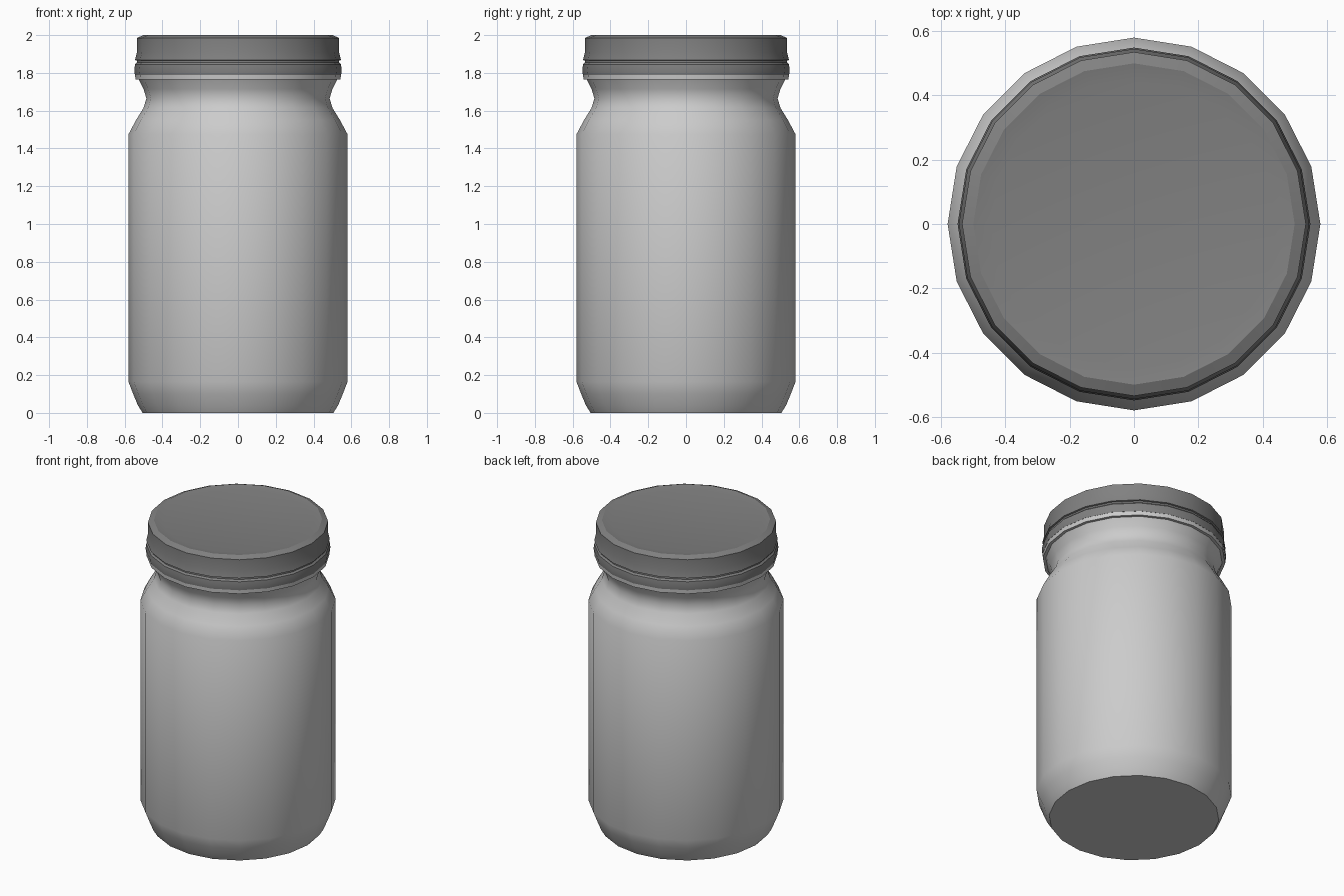
import bpy, bmesh, math

if "Cube" in bpy.data.objects:
    bpy.data.objects.remove(bpy.data.objects["Cube"])

SIDES = 20


def lathe(name, profile, angle, color=None):
    """Revolve (radius, z) points around z; both ends are capped."""
    bm = bmesh.new()
    rings = []
    for r, z in profile:
        rings.append([bm.verts.new((r * math.cos(2 * math.pi * i / SIDES),
                                    r * math.sin(2 * math.pi * i / SIDES), z))
                      for i in range(SIDES)])
    for a, b in zip(rings, rings[1:]):
        for i in range(SIDES):
            j = (i + 1) % SIDES
            bm.faces.new((a[i], a[j], b[j], b[i]))
    bm.faces.new(rings[0][::-1])
    bm.faces.new(rings[-1])
    bmesh.ops.recalc_face_normals(bm, faces=bm.faces[:])
    me = bpy.data.meshes.new(name)
    bm.to_mesh(me)
    bm.free()
    ob = bpy.data.objects.new(name, me)
    bpy.context.collection.objects.link(ob)
    if color:
        mat = bpy.data.materials.new(name + "_grey")
        mat.diffuse_color = color
        mat.use_nodes = True
        mat.node_tree.nodes["Principled BSDF"].inputs["Base Color"].default_value = mat.diffuse_color
        me.materials.append(mat)
    bpy.ops.object.select_all(action='DESELECT')
    ob.select_set(True)
    bpy.context.view_layer.objects.active = ob
    bpy.ops.object.shade_smooth_by_angle(angle=math.radians(angle))
    return ob


# Jar body: chamfered base, straight wall, shoulder, pinched neck
lathe("jar_body", [
    (0.505, 0.0), (0.53, 0.04), (0.555, 0.10), (0.58, 0.165), (0.58, 1.475),
    (0.54, 1.55), (0.50, 1.615), (0.485, 1.665), (0.50, 1.715),
    (0.525, 1.765)], 40)

# Pale collar under the lid
lathe("jar_collar", [
    (0.50, 1.765), (0.543, 1.765), (0.545, 1.79), (0.50, 1.79)], 30)

# Screw lid: lower bead, groove, upper band and slightly recessed top
DARK = (0.22, 0.22, 0.22, 1)
lathe("lid", [
    (0.50, 1.79), (0.546, 1.79), (0.549, 1.815), (0.545, 1.845),
    (0.535, 1.855), (0.535, 1.865), (0.545, 1.868), (0.535, 1.91),
    (0.535, 1.985), (0.50, 2.0), (0.445, 1.99)], 30, DARK)
